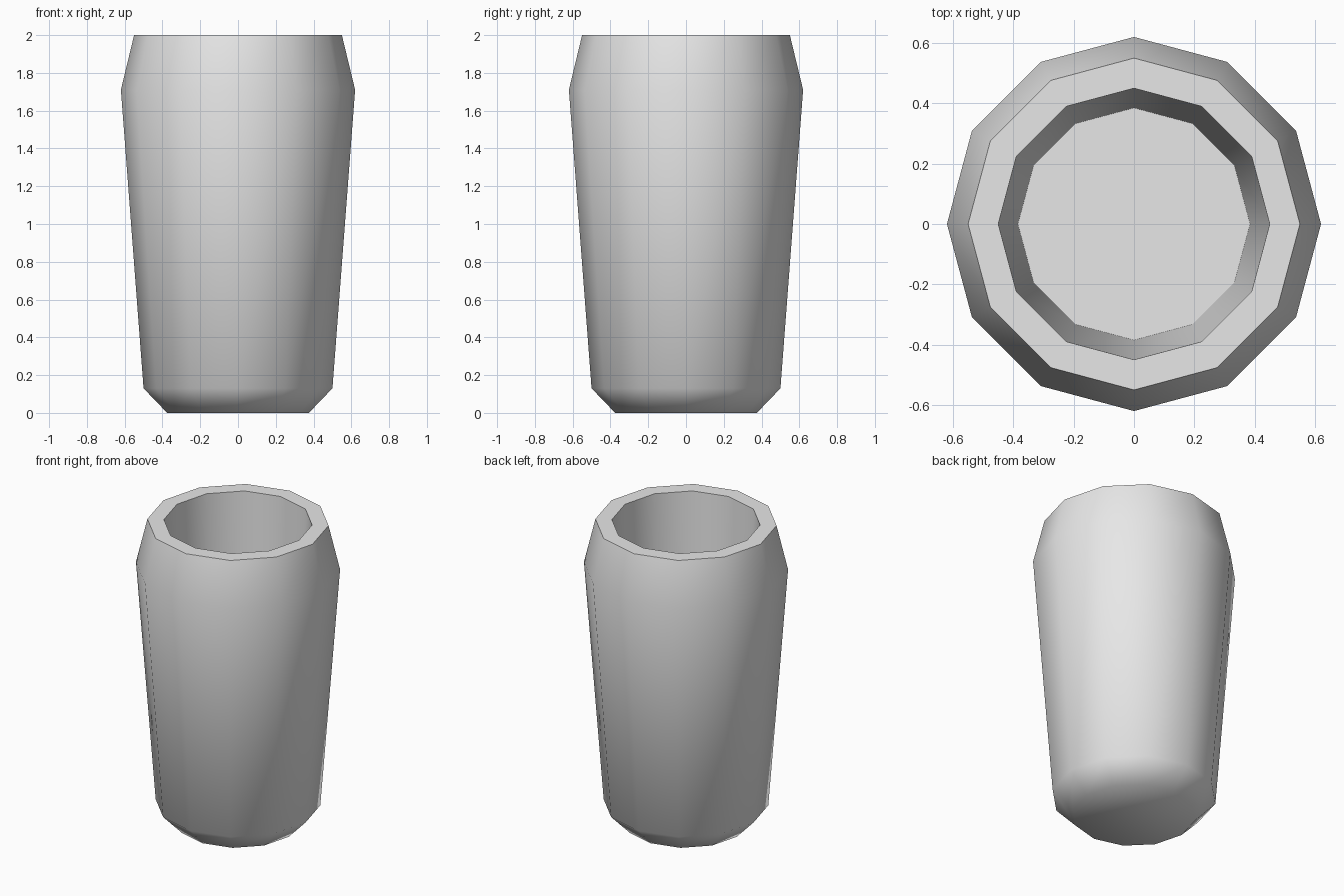
import bpy, bmesh, math

cube = bpy.data.objects.get("Cube")
if cube:
    bpy.data.objects.remove(cube, do_unlink=True)

SIDES = 12
# Radius and height, from the underside up the outside, over the rim and down inside
PROFILE = [(0.375, 0), (0.5, 0.13), (0.62, 1.71), (0.55, 2), (0.45, 2), (0.385, 0.13)]

grey = bpy.data.materials.new("plain grey")
grey.use_nodes = True
colour = (0.8, 0.8, 0.8, 1)
grey.diffuse_color = colour
grey.node_tree.nodes["Principled BSDF"].inputs["Base Color"].default_value = colour


def ring(bm, radius, z):
    angles = [math.tau * i / SIDES for i in range(SIDES)]
    return [bm.verts.new((radius * math.cos(a), radius * math.sin(a), z)) for a in angles]


# Tumbler: rings bridged into walls, closed by the underside and the inner floor
bm = bmesh.new()
rings = [ring(bm, r, z) for r, z in PROFILE]
for low, high in zip(rings, rings[1:]):
    for i in range(SIDES):
        j = (i + 1) % SIDES
        bm.faces.new((low[i], low[j], high[j], high[i]))
bm.faces.new(reversed(rings[0]))
bm.faces.new(rings[-1])
bmesh.ops.recalc_face_normals(bm, faces=bm.faces)

mesh = bpy.data.meshes.new("tumbler")
bm.to_mesh(mesh)
bm.free()
mesh.materials.append(grey)
tumbler = bpy.data.objects.new("tumbler", mesh)
bpy.context.collection.objects.link(tumbler)

# Smooth walls with crisp rim and floor edges
bpy.ops.object.select_all(action="DESELECT")
tumbler.select_set(True)
bpy.context.view_layer.objects.active = tumbler
bpy.ops.object.shade_smooth_by_angle(angle=math.radians(60))
